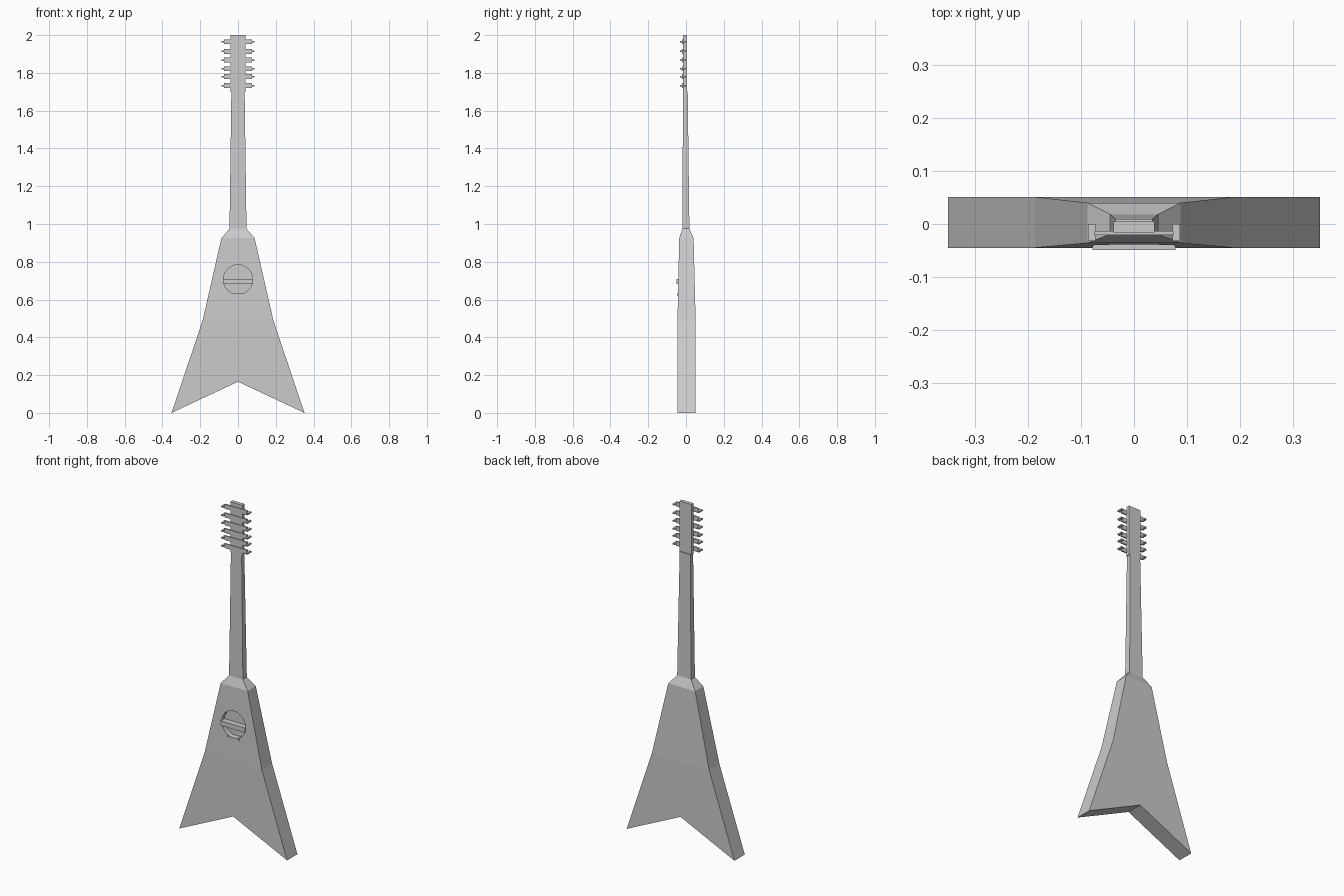
import bpy, bmesh, math

if "Cube" in bpy.data.objects:
    bpy.data.objects.remove(bpy.data.objects["Cube"])


def box(name, x0, x1, y0, y1, z0, z1):
    bm = bmesh.new()
    bmesh.ops.create_cube(bm, size=1)
    for v in bm.verts:
        v.co.x = (x0 + x1) / 2 + v.co.x * (x1 - x0)
        v.co.y = (y0 + y1) / 2 + v.co.y * (y1 - y0)
        v.co.z = (z0 + z1) / 2 + v.co.z * (z1 - z0)
    return finish(name, bm)


def finish(name, bm):
    bmesh.ops.recalc_face_normals(bm, faces=bm.faces)
    me = bpy.data.meshes.new(name)
    bm.to_mesh(me)
    bm.free()
    ob = bpy.data.objects.new(name, me)
    bpy.context.collection.objects.link(ob)
    return ob


# Body and neck: rows of (half width, edge z, middle z, front y, back y)
rows = [(0.352, 0.0, 0.165, -0.045, 0.051),
        (0.187, 0.49, 0.49, -0.045, 0.051),
        (0.088, 0.925, 0.925, -0.036, 0.04),
        (0.045, 0.975, 0.975, -0.019, 0.018),
        (0.035, 1.705, 1.705, -0.016, 0.009)]
bm = bmesh.new()
rings = []
for w, z, zm, f, b in rows:
    pts = [(-w, f, z), (0, f, zm), (w, f, z), (w, b, z), (0, b, zm), (-w, b, z)]
    rings.append([bm.verts.new(p) for p in pts])
for a, b in zip(rings, rings[1:]):
    for i in range(6):
        j = (i + 1) % 6
        bm.faces.new((a[i], a[j], b[j], b[i]))
for r in (rings[0], rings[-1]):
    bm.faces.new((r[0], r[1], r[4], r[5]))
    bm.faces.new((r[1], r[2], r[3], r[4]))
body = finish("body_and_neck", bm)

# Sound hole recess
bpy.ops.mesh.primitive_cylinder_add(vertices=24, radius=0.078, depth=0.08,
                                    location=(0, -0.055, 0.706),
                                    rotation=(math.pi / 2, 0, 0))
cutter = bpy.context.object
cutter.name = "sound_hole_cutter"
cutter.hide_render = True
mod = body.modifiers.new("sound_hole", 'BOOLEAN')
mod.object = cutter
mod.operation = 'DIFFERENCE'
mod.solver = 'EXACT'
bpy.context.view_layer.objects.active = body
body.select_set(True)
cutter.select_set(False)
bpy.ops.object.modifier_apply(modifier=mod.name)
bpy.data.objects.remove(cutter)

# Bar across the sound hole, and the flat lip at its bottom
box("sound_hole_bar", -0.079, 0.079, -0.049, -0.014, 0.682, 0.710)
box("sound_hole_lip", -0.04, 0.04, -0.048, -0.014, 0.622, 0.632)

# Headstock
box("headstock", -0.039, 0.039, -0.016, 0.005, 1.70, 2.0)

# Tuning pegs: a flat bar with a small cap on each end
for i, z in enumerate((1.733, 1.780, 1.822, 1.868, 1.914, 1.965)):
    box(f"peg_bar_{i}", -0.075, 0.075, -0.021, -0.013, z - 0.013, z + 0.013)
    for side, s in (("left", -1), ("right", 1)):
        xs = sorted((s * 0.073, s * 0.087))
        box(f"peg_cap_{side}_{i}", xs[0], xs[1], -0.032, 0.0, z - 0.004, z + 0.004)
